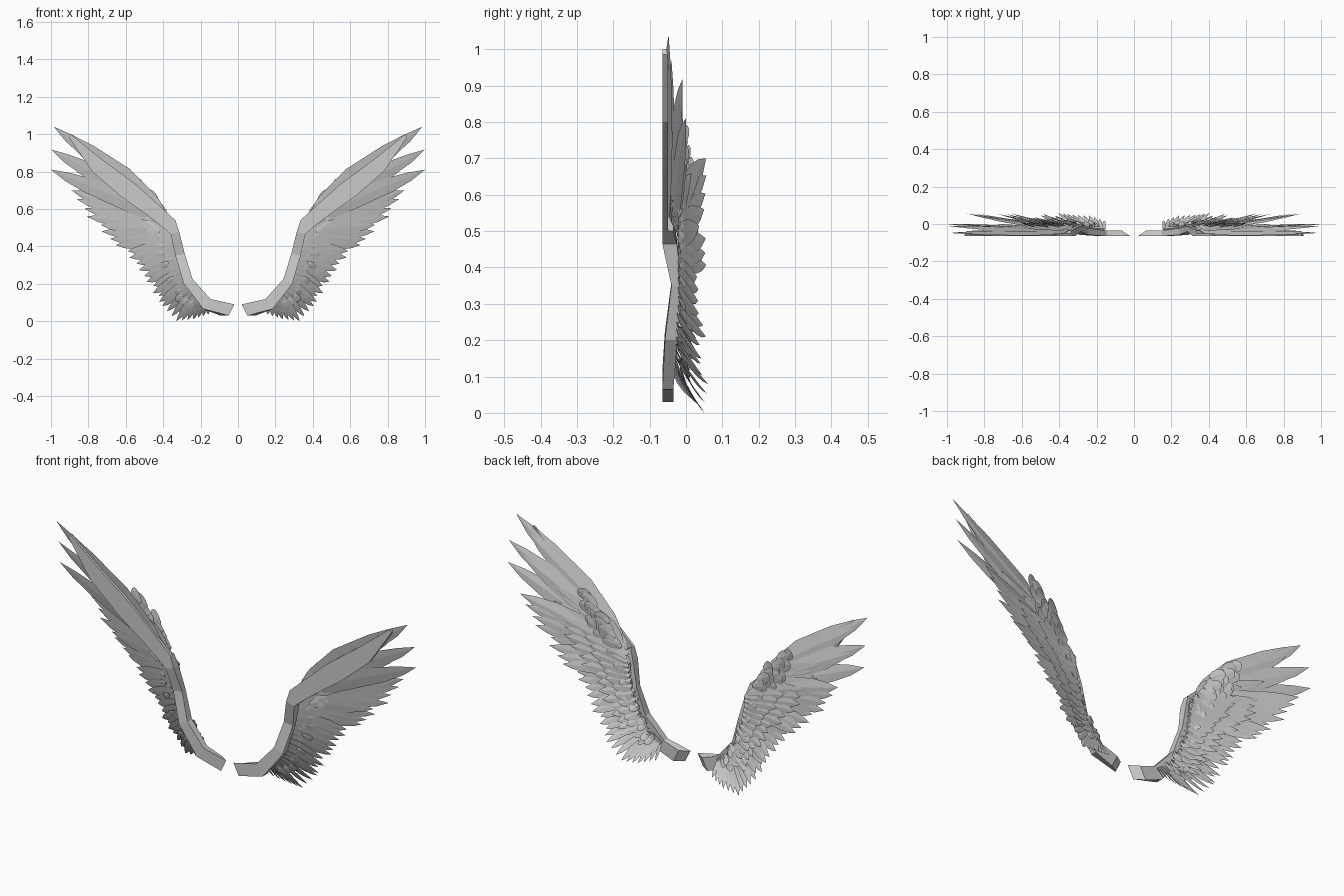
import bpy, bmesh, random
from mathutils import Vector

if "Cube" in bpy.data.objects:
    bpy.data.objects.remove(bpy.data.objects["Cube"])

random.seed(4)

# Fan layout of the right wing: (base x, y, z, tip x, y, z), root to leading edge
FAN = [
    (.155, -.03, .11, .16, .02, .035),
    (.18, -.03, .13, .24, .045, .01),
    (.21, -.03, .15, .33, .05, .00),
    (.24, -.03, .19, .405, .06, .08),
    (.27, -.025, .24, .455, .058, .15),
    (.29, -.02, .30, .505, .05, .24),
    (.31, -.02, .37, .58, .05, .34),
    (.32, -.02, .42, .69, .055, .44),
    (.33, -.02, .47, .81, .055, .56),
    (.345, -.025, .50, .89, .055, .70),
    (.36, -.03, .51, 1.0, .00, .81),
    (.36, -.035, .52, .92, -.01, .86),
    (.37, -.04, .53, 1.0, -.01, .918),
    (.38, -.045, .54, .91, -.04, .97),
    (.39, -.05, .55, .985, -.048, 1.04),
]
POINTED = [(0, .35), (.15, .75), (.4, 1), (.7, .85), (.87, .5), (1, 0)]
ROUNDED = [(0, .5), (.35, .95), (.7, 1), (.9, .65), (1, 0)]


def lerp_list(rows, u):
    i = min(int(u), len(rows) - 2)
    f = u - i
    return [a + (b - a) * f for a, b in zip(rows[i], rows[i + 1])]


def fan(u):
    r = lerp_list(FAN, u)
    return Vector(r[:3]), Vector(r[3:])


def feather(bm, base, tip, width, bow=0.0, thick=.004, roll=.005, shape=POINTED):
    """Closed faceted blade with a central ridge, bent backwards to its tip."""
    d = tip - base
    flat = Vector((d.x, 0, d.z)).normalized()
    side = Vector((-flat.z, 0, flat.x))
    rings = []
    for t, w in shape[:-1]:
        c = base + d * t
        c.y = base.y + d.y * t ** 1.5
        c += side * bow * 6.75 * t * (1 - t) ** 2
        e = side * width * w
        tilt = Vector((0, roll * w, 0))
        h = Vector((0, thick * (1 - .6 * t), 0))
        rings.append([bm.verts.new(p) for p in (c + e - tilt, c + h, c - e + tilt, c - h * .4)])
    end = bm.verts.new(tip)
    bm.faces.new(rings[0])
    for a, b in zip(rings, rings[1:]):
        for k in range(4):
            bm.faces.new((a[k], a[(k + 1) % 4], b[(k + 1) % 4], b[k]))
    for k in range(4):
        bm.faces.new((rings[-1][k], rings[-1][(k + 1) % 4], end))


def finish(bm, name):
    bmesh.ops.recalc_face_normals(bm, faces=bm.faces)
    me = bpy.data.meshes.new(name)
    bm.to_mesh(me)
    bm.free()
    ob = bpy.data.objects.new(name, me)
    bpy.context.collection.objects.link(ob)
    m = ob.modifiers.new("Mirror", 'MIRROR')
    m.use_mirror_merge = False
    return ob


def loft(bm, rings):
    bm_rings = [[bm.verts.new(p) for p in r] for r in rings]
    for a, b in zip(bm_rings, bm_rings[1:]):
        for k in range(4):
            bm.faces.new((a[k], a[(k + 1) % 4], b[(k + 1) % 4], b[k]))
    bm.faces.new(bm_rings[0])
    bm.faces.new(bm_rings[-1])


# Arm bone: inner edge x,z, outer edge x,z, front y, back y, back shift in x
ARM = [
    (.02, .09, .05, .03, -.065, -.035, .045),
    (.147, .118, .185, .065, -.065, -.035, 0),
    (.243, .225, .29, .20, -.058, -.022, 0),
    (.285, .36, .335, .35, -.04, -.012, 0),
    (.315, .48, .36, .465, -.065, -.025, 0),
    (.335, .54, .40, .50, -.065, -.035, 0),
]
bm = bmesh.new()
loft(bm, [[(a + s, yb, b), (a, yf, b), (c, yf, d), (c + s, yb, d)]
          for a, b, c, d, yf, yb, s in ARM])
finish(bm, "wing_arm")

# Leading slab: thick flat blade along the front edge of the hand
SLAB = [(.335, .54, .40, .50), (.40, .60, .47, .555), (.55, .735, .63, .67),
        (.72, .86, .78, .80), (.895, 1.0, .905, .985)]
bm = bmesh.new()
loft(bm, [[(a, -.05, b), (a, -.065, b), (c, -.065, d), (c, -.05, d)] for a, b, c, d in SLAB])
finish(bm, "leading_blade")

# Primaries: long hand feathers
bm = bmesh.new()
for u in (9, 10, 11, 12, 13, 14):
    b, t = fan(u)
    feather(bm, b, t, .048, bow=.012 + .005 * (u - 9), thick=.008, roll=.012)
finish(bm, "primary_feathers")

# Secondaries: trailing fan along the arm, alternating long and short
bm = bmesh.new()
N = 28
for i in range(N):
    u = 9 * i / (N - 1)
    b, t = fan(u)
    if u > 3:
        f = random.uniform(.9, 1.0) if i % 2 else 1.0
        t = b + (t - b) * f
        t.y += random.uniform(-.02, .004)
    feather(bm, b, t, .012 + .0032 * u, bow=.008 + .001 * u, roll=.007)
finish(bm, "secondary_feathers")

# Coverts: two shorter layers over the back of the fan
for name, n, u0, u1, frac, off in (("greater_coverts", 22, 3, 12, .64, .006),
                                   ("median_coverts", 24, 2, 13, .42, .014)):
    bm = bmesh.new()
    for i in range(n):
        u = u0 + (u1 - u0) * i / (n - 1)
        b, t = fan(u)
        f = frac * random.uniform(.85, 1.1)
        tip = b + (t - b) * f
        tip.y = b.y + (t.y - b.y) * f ** 1.5 + off + .006
        b.y += off
        feather(bm, b, tip, .015 + .002 * u, bow=.003 * max(0, u - 8), thick=.005)
    finish(bm, name)

# Lesser coverts: rows of scales; x, z along the edge, then scale direction x, z
EDGE = [(.19, .14, .6, -.8), (.25, .23, .75, -.65), (.295, .36, .9, -.35),
        (.33, .48, .95, .15), (.385, .58, .85, .5), (.47, .675, .8, .6), (.55, .745, .8, .6)]
bm = bmesh.new()
for row in range(4):
    n = 22 - 2 * row
    for i in range(n):
        u = (6 - .5 * row) * (i + .4 * (row % 2)) / n
        x, z, dx, dz = lerp_list(EDGE, u)
        hand = max(0, min(1, (u - 2.5) / 1.5))
        o = .032 * row
        p = Vector((x + o * (.8 - .2 * hand), -.008 - .003 * row, z - o * (.3 + .45 * hand)))
        p += Vector((random.uniform(-.01, .01), random.uniform(-.006, .004),
                     random.uniform(-.01, .01)))
        size = (.05 + .04 * hand) * random.uniform(.85, 1.15)
        tip = p + Vector((dx * size, random.uniform(.01, .026), dz * size))
        feather(bm, p, tip, .017 + .01 * hand, thick=.005, roll=.003, shape=ROUNDED)
finish(bm, "lesser_coverts")
